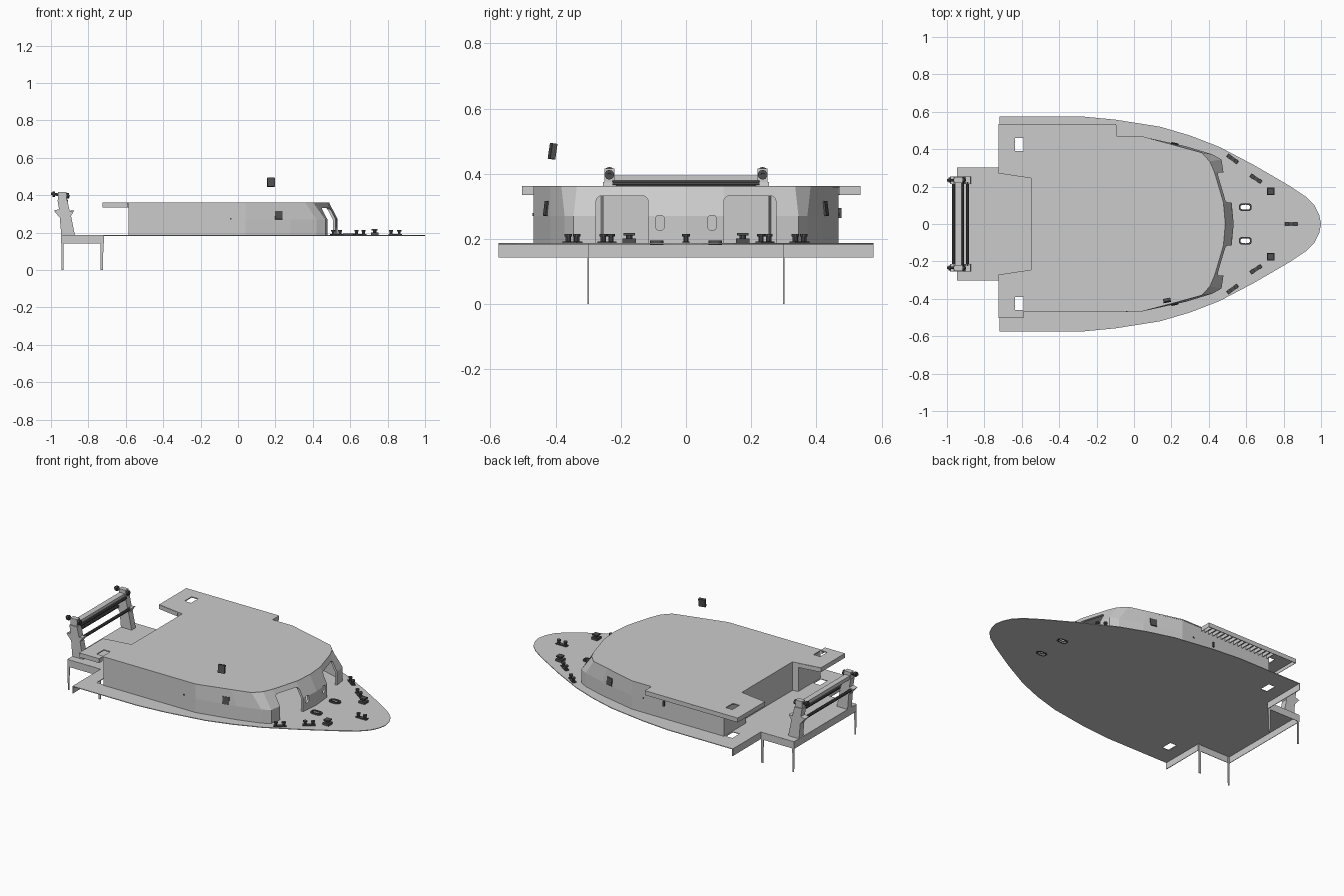
import bpy, bmesh, math
from mathutils import Matrix, Vector

if "Cube" in bpy.data.objects:
    bpy.data.objects.remove(bpy.data.objects["Cube"])

DECK, ROOF = 0.187, 0.362
dark = bpy.data.materials.new("dark_fittings")
dark.diffuse_color = (0.08, 0.08, 0.08, 1)
dark.use_nodes = True
dark.node_tree.nodes["Principled BSDF"].inputs["Base Color"].default_value = dark.diffuse_color


def finish(name, bm, mat=None):
    bmesh.ops.recalc_face_normals(bm, faces=bm.faces)
    me = bpy.data.meshes.new(name)
    bm.to_mesh(me)
    bm.free()
    ob = bpy.data.objects.new(name, me)
    bpy.context.collection.objects.link(ob)
    if mat:
        me.materials.append(mat)
    return ob


def mirror(half):
    return half + [(x, -y) for x, y in reversed(half) if abs(y) > 1e-6]


def slab(name, pts, z0, z1):
    bm = bmesh.new()
    f = bm.faces.new([bm.verts.new((x, y, z0)) for x, y in pts])
    r = bmesh.ops.extrude_face_region(bm, geom=[f])
    bmesh.ops.translate(bm, vec=(0, 0, z1 - z0),
                        verts=[v for v in r["geom"] if isinstance(v, bmesh.types.BMVert)])
    return finish(name, bm)


def strip(name, levels, closed, thick, offset):
    """Vertical wall through matching outlines at several heights."""
    bm = bmesh.new()
    rows = [[bm.verts.new((x, y, z)) for x, y in pts] for z, pts in levels]
    n = len(rows[0])
    for a, b in zip(rows, rows[1:]):
        for i in range(n if closed else n - 1):
            j = (i + 1) % n
            bm.faces.new((a[i], a[j], b[j], b[i]))
    ob = finish(name, bm)
    m = ob.modifiers.new("thickness", "SOLIDIFY")
    m.thickness, m.offset = thick, offset
    return ob


def add_box(bm, loc, size, rot=0, tilt=0, bevel=0, top=1):
    mat = (Matrix.Translation(loc) @ Matrix.Rotation(rot, 4, 'Z')
           @ Matrix.Rotation(tilt, 4, 'X') @ Matrix.Diagonal((*size, 1)))
    vs = bmesh.ops.create_cube(bm, size=1)["verts"]
    for v in vs:
        if v.co.z > 0:
            v.co.x *= top
            v.co.y *= top
    bmesh.ops.transform(bm, matrix=mat, verts=vs)


def box(name, loc, size, mat=None, **kw):
    bm = bmesh.new()
    add_box(bm, loc, size, **kw)
    return finish(name, bm, mat)


def add_cyl(bm, a, b, r, seg=10, r2=None):
    a, b = Vector(a), Vector(b)
    d = b - a
    m = Matrix.Translation((a + b) / 2) @ d.to_track_quat('Z', 'Y').to_matrix().to_4x4()
    bmesh.ops.create_cone(bm, cap_ends=True, segments=seg, radius1=r,
                          radius2=r if r2 is None else r2, depth=d.length, matrix=m)


def cut(target, cutter):
    cutter.hide_render = True
    cutter.hide_viewport = True
    m = target.modifiers.new("cut", "BOOLEAN")
    m.object, m.operation, m.solver = cutter, 'DIFFERENCE', 'EXACT'


def oval(cx, cy, w, h, seg=20, p=0.6):
    """Rounded rectangle outline."""
    out = []
    for i in range(seg):
        t = 2 * math.pi * i / seg
        c, s = math.cos(t), math.sin(t)
        out.append((cx + w / 2 * math.copysign(abs(c) ** p, c),
                    cy + h / 2 * math.copysign(abs(s) ** p, s)))
    return out


# main deck with stern platform
deck_half = [(-.945, .303), (-.72, .303), (-.72, .575), (-.28, .575), (-.1, .558), (.14, .52),
             (.3, .473), (.457, .412), (.645, .313), (.83, .205), (.92, .145), (.965, .1),
             (.99, .05), (1, 0)]
deck = slab("deck", mirror(deck_half), DECK - .004, DECK)

# stern skirt hanging below the platform and transom
aft = [(-.718, .575), (-.718, .302), (-.944, .302)]
aft += [(x, -y) for x, y in reversed(aft)]
strip("stern_skirt", [(.143, aft), (DECK - .002, aft)], False, .004, 0)

# cabin walls, leaning back at the front
rear = [(-.55, .245), (-.585, .252), (-.585, .468), (.04, .468)]
low = rear + [(.28, .415), (.42, .372), (.468, .345), (.478, .277), (.522, .118), (.533, 0)]
top = rear + [(.24, .415), (.36, .382), (.405, .335), (.43, .277), (.478, .115), (.488, 0)]
low, top = mirror(low), mirror(top)
walls = strip("cabin_walls", [(DECK - .002, low), (.27, low), (ROOF - .003, top)], True, .014, -1)

# front openings and small pillar windows
for s in (1, -1):
    arch = box("opening_cutter", (.51, s * .196, .245), (.22, .16, .175))
    b = arch.modifiers.new("round", "BEVEL")
    b.width, b.segments = .018, 4
    cut(walls, arch)
    bm = bmesh.new()
    f = bm.faces.new([bm.verts.new((.48, y, z)) for y, z in oval(s * .08, .25, .028, .045)])
    r = bmesh.ops.extrude_face_region(bm, geom=[f])
    bmesh.ops.translate(bm, vec=(.1, 0, 0),
                        verts=[v for v in r["geom"] if isinstance(v, bmesh.types.BMVert)])
    cut(walls, finish("pillar_window_cutter", bm))

# roof, wider on the +y side
front = [(.04, .47)] + [p for p in top if p[0] > .1] + [(.04, -.468)]
roof_pts = ([(-.55, .245), (-.725, .272), (-.725, .535), (-.095, .535), (-.095, .47)] + front
            + [(-.59, -.468), (-.59, -.503), (-.725, -.503), (-.725, -.272), (-.55, -.245)])
roof = slab("roof", roof_pts, ROOF - .006, ROOF)

# fascia under the roof wings
left = [(-.585, .251), (-.724, .272), (-.724, .534), (-.096, .534), (-.096, .47)]
right = [(-.585, -.251), (-.724, -.272), (-.724, -.502), (-.591, -.502), (-.591, -.468)]
for nm, p in (("left_roof_fascia", left), ("right_roof_fascia", right)):
    strip(nm, [(.335, p), (ROOF - .003, p)], False, .003, 0)

# ribs below the wide wing
bm = bmesh.new()
for i in range(16):
    add_box(bm, (-.57 + i * .03, .5, .346), (.004, .064, .02))
finish("wing_ribs", bm)

# ladder holes through roof and deck
for s in (1, -1):
    hole = box("ladder_hole_cutter", (-.614, s * .425, .27), (.045, .07, .3))
    cut(roof, hole)
    cut(deck, hole)

# deck hatches with raised dark rims
for s in (1, -1):
    cut(deck, slab("hatch_cutter", oval(.595, s * .09, .05, .026), .15, .25))
    o, i = oval(.595, s * .09, .068, .042), oval(.595, s * .09, .05, .026)
    bm = bmesh.new()
    rings = [[bm.verts.new((x, y, z)) for x, y in p]
             for p, z in ((i, .182), (o, .182), (o, .196), (i, .196))]
    for k in range(4):
        a, b = rings[k], rings[(k + 1) % 4]
        for j in range(len(a)):
            q = (j + 1) % len(a)
            bm.faces.new((a[j], a[q], b[q], b[j]))
    finish("hatch_rim", bm, dark)


# twin bollards on the foredeck
def bollard(x, y, ang):
    bm = bmesh.new()
    add_box(bm, (x, y, DECK + .003), (.072, .022, .006), rot=ang)
    for k in (-.022, .022):
        px, py = x + k * math.cos(ang), y + k * math.sin(ang)
        add_cyl(bm, (px, py, DECK), (px, py, DECK + .026), .008)
        add_cyl(bm, (px, py, DECK + .02), (px, py, DECK + .028), .012)
    finish("twin_bollard", bm, dark)


bollard(.84, 0, 0)
for s in (1, -1):
    bollard(.527, s * .348, -s * math.radians(36))
    bollard(.652, s * .242, -s * math.radians(33))
    # capstan
    bm = bmesh.new()
    add_box(bm, (.73, s * .174, DECK + .007), (.04, .04, .014))
    add_cyl(bm, (.73, s * .174, DECK + .01), (.73, s * .174, DECK + .026), .01)
    add_box(bm, (.73, s * .174, DECK + .028), (.034, .034, .008))
    finish("capstan", bm, dark)

# side windows, loose window panel and door handle
for s in (1, -1):
    box("side_window", (.217, s * .425, .293), (.04, .014, .045), dark, rot=-s * .22, tilt=s * .12)
    box("small_side_window", (-.04, s * .468, .275), (.008, .006, .008), dark)
box("loose_panel", (.176, -.409, .469), (.04, .016, .048), dark, rot=.2, tilt=-.15)
box("door_handle", (-.18, .472, .28), (.008, .01, .03), dark)

# platform legs
for s in (1, -1):
    for x, w in ((-.938, .013), (-.728, .018)):
        bm = bmesh.new()
        add_box(bm, (x, s * .3, .093), (w * .7, .004, .186), top=1.4)
        finish("platform_leg", bm)

# stern gantry posts with brackets and heads
for s in (1, -1):
    bm = bmesh.new()
    prof = [(-.945, DECK), (-.872, DECK), (-.893, .29), (-.875, .318), (-.9, .315), (-.913, .375),
            (-.965, .375), (-.957, .325), (-.985, .318), (-.953, .28)]
    f = bm.faces.new([bm.verts.new((x, s * .235 - .02, z)) for x, z in prof])
    r = bmesh.ops.extrude_face_region(bm, geom=[f])
    bmesh.ops.translate(bm, vec=(0, .04, 0),
                        verts=[v for v in r["geom"] if isinstance(v, bmesh.types.BMVert)])
    finish("gantry_post", bm)
    box("gantry_head", (-.94, s * .235, .394), (.045, .03, .045))
    bm = bmesh.new()
    add_cyl(bm, (-1, s * .235, .408), (-.9, s * .235, .395), .007)
    for x, z in ((-.985, .406), (-.91, .397)):
        add_cyl(bm, (x - .006, s * .235, z), (x + .006, s * .235, z), .015)
    finish("gantry_sheave", bm, dark)

# gantry cross beams and rails
box("gantry_top_beam", (-.94, 0, .384), (.035, .46, .022))
bm = bmesh.new()
for x, z in ((-.965, .31), (-.89, .31), (-.918, .37)):
    add_cyl(bm, (x, -.225, z), (x, .225, z), .009)
finish("gantry_rails", bm, dark)
